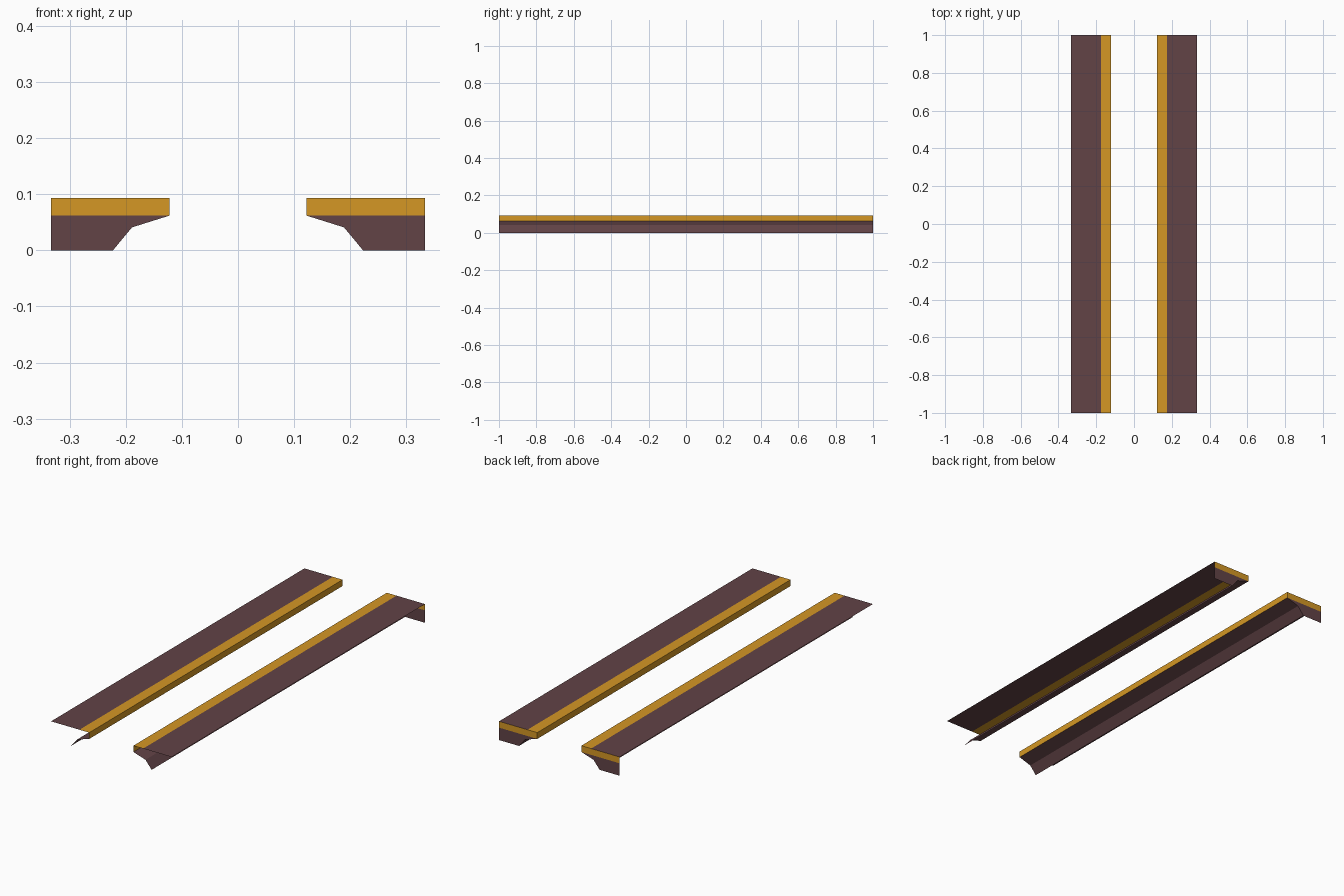
import bpy, bmesh
from mathutils import Vector

if "Cube" in bpy.data.objects:
    bpy.data.objects.remove(bpy.data.objects["Cube"])


def material(name, color):
    m = bpy.data.materials.new(name)
    m.diffuse_color = (*color, 1)
    m.use_nodes = True
    m.node_tree.nodes["Principled BSDF"].inputs["Base Color"].default_value = m.diffuse_color
    return m


DARK = material("dark brown", (0.122, 0.056, 0.062))
GOLD = material("golden orange", (0.66, 0.31, 0.018))

OUT, EDGE, INNER = 0.333, 0.176, 0.122      # outer side, paint edge, inner side
TOP, BAND = 0.0935, 0.062                   # top height, underside of gold band

# Open shell profile from the outer top edge round to the lower lip (x, z)
PROFILE = [(OUT, TOP), (EDGE, TOP), (INNER, TOP), (INNER, BAND),
           (0.189, 0.041), (0.223, 0.0)]
PROFILE_MATS = [0, 1, 1, 0, 0]

# Back end cap: gold band above, dark cornice below
CAP_BAND = [(OUT, TOP), (EDGE, TOP), (INNER, TOP), (INNER, BAND), (OUT, BAND)]
CAP_LOWER = [(OUT, BAND), (INNER, BAND), (0.189, 0.041), (0.223, 0.0), (OUT, 0.0)]


def trim(name, side):
    bm = bmesh.new()

    def face(points, mat):
        f = bm.faces.new([bm.verts.new((side * x, y, z)) for x, y, z in points])
        f.material_index = mat

    # Long strips of the shell, open at the front, outside and bottom
    for (a, b), mat in zip(zip(PROFILE, PROFILE[1:]), PROFILE_MATS):
        face([(a[0], -1, a[1]), (b[0], -1, b[1]),
              (b[0], 1, b[1]), (a[0], 1, a[1])], mat)

    # Back end cap
    for outline, mat in ((CAP_BAND, 1), (CAP_LOWER, 0)):
        face([(x, 1, z) for x, z in outline], mat)

    # Weld the seams and turn every face outward
    bmesh.ops.remove_doubles(bm, verts=bm.verts[:], dist=1e-5)
    bm.normal_update()
    middle = Vector((side * 0.29, 0, 0.06))
    for f in bm.faces:
        if f.normal.dot(f.calc_center_median() - middle) < 0:
            f.normal_flip()

    mesh = bpy.data.meshes.new(name)
    bm.to_mesh(mesh)
    bm.free()
    mesh.materials.append(DARK)
    mesh.materials.append(GOLD)
    bpy.context.collection.objects.link(bpy.data.objects.new(name, mesh))


trim("left_ledge_trim", -1)
trim("right_ledge_trim", 1)
